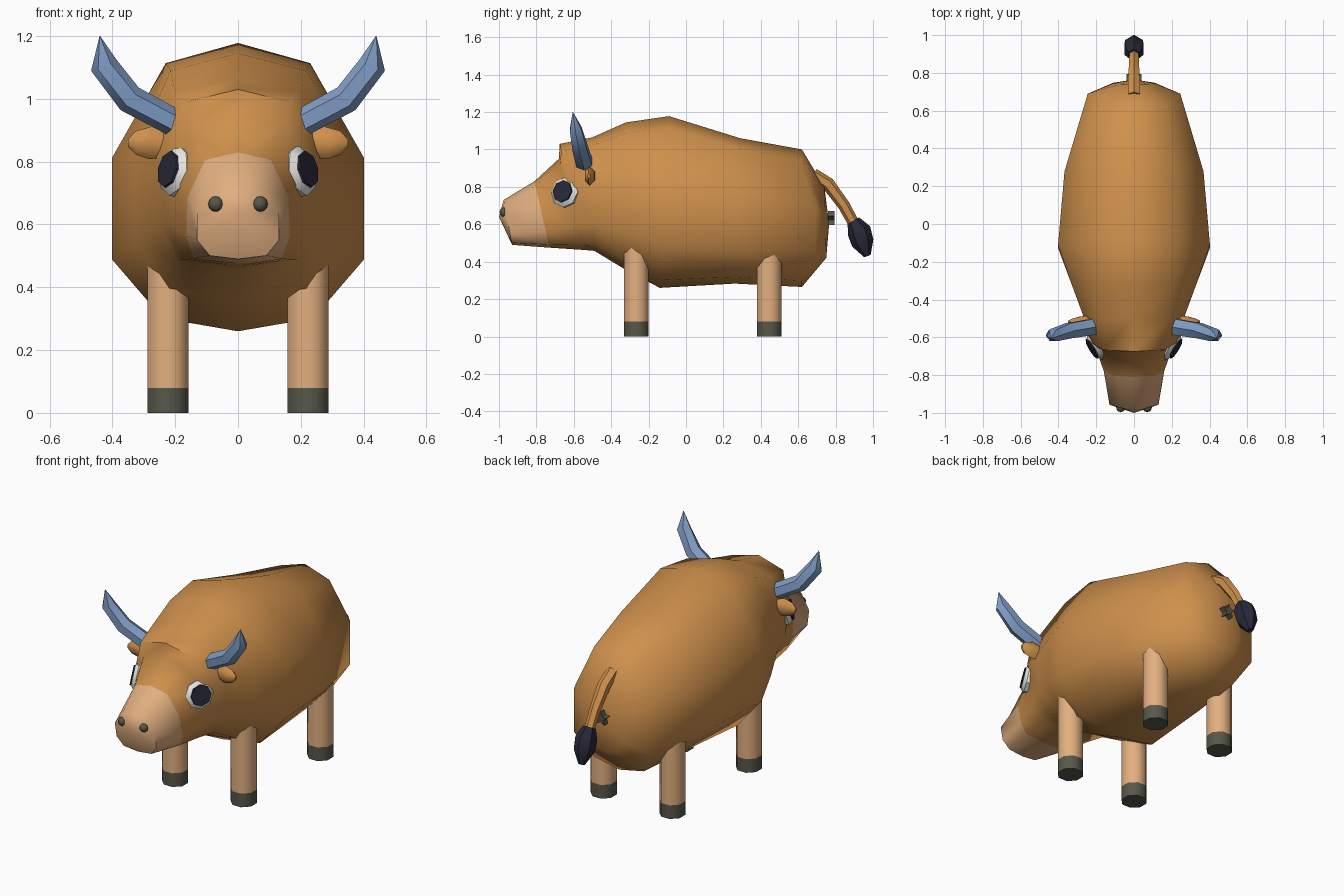
import bpy, bmesh, math
from mathutils import Vector

if "Cube" in bpy.data.objects:
    bpy.data.objects.remove(bpy.data.objects["Cube"])


def material(name, rgb):
    m = bpy.data.materials.new(name)
    m.diffuse_color = (*rgb, 1)
    m.use_nodes = True
    m.node_tree.nodes["Principled BSDF"].inputs["Base Color"].default_value = m.diffuse_color
    return m


BROWN = material("brown hide", (0.62, 0.28, 0.072))
TAN = material("tan skin", (0.76, 0.43, 0.215))
BLUE = material("blue horn", (0.215, 0.335, 0.56))
HOOF = material("grey hoof", (0.095, 0.095, 0.068))
DARK = material("dark hair", (0.022, 0.021, 0.04))
WHITE = material("eye white", (0.80, 0.80, 0.77))


def finish(name, bm, mats, angle=50):
    bmesh.ops.recalc_face_normals(bm, faces=bm.faces)
    mesh = bpy.data.meshes.new(name)
    bm.to_mesh(mesh)
    bm.free()
    for m in mats:
        mesh.materials.append(m)
    ob = bpy.data.objects.new(name, mesh)
    bpy.context.collection.objects.link(ob)
    bpy.ops.object.select_all(action='DESELECT')
    ob.select_set(True)
    bpy.context.view_layer.objects.active = ob
    bpy.ops.object.shade_smooth_by_angle(angle=math.radians(angle))
    return ob


def loft(bm, rings):
    """Skin a list of point rings and close both ends; returns faces per band."""
    vs = [[bm.verts.new(p) for p in r] for r in rings]
    n = len(vs[0])
    bands = []
    for a, b in zip(vs, vs[1:]):
        bands.append([bm.faces.new((a[i], a[(i + 1) % n], b[(i + 1) % n], b[i]))
                      for i in range(n)])
    return vs, bands


def tube(name, path, mat, sides=6, up=(0, 1, 0), angle=50):
    """path: (x, y, z, radius, radius along up)"""
    bm = bmesh.new()
    pts = [Vector(p[:3]) for p in path]
    rings = []
    for i, p in enumerate(path):
        t = (pts[min(i + 1, len(pts) - 1)] - pts[max(i - 1, 0)]).normalized()
        a = t.cross(Vector(up)).normalized()
        b = a.cross(t)
        rings.append([pts[i] + a * p[3] * math.cos(k * math.tau / sides)
                      + b * p[4] * math.sin(k * math.tau / sides) for k in range(sides)])
    vs, _ = loft(bm, rings)
    bm.faces.new(vs[0])
    bm.faces.new(vs[-1])
    bmesh.ops.remove_doubles(bm, verts=bm.verts, dist=0.0005)
    return finish(name, bm, [mat], angle)


# Body and head: top y, top z, bottom y, bottom z, widths (top, upper, lower, bottom), middle bulge in y
SECTIONS = [
    (-0.975, 0.73, -0.93, 0.49, 0.07, 0.13, 0.13, 0.09, 0.0),
    (-0.81, 0.83, -0.73, 0.475, 0.105, 0.16, 0.165, 0.14, 0.0),
    (-0.68, 0.95, -0.61, 0.467, 0.14, 0.205, 0.20, 0.16, 0.0),
    (-0.675, 1.03, -0.55, 0.463, 0.165, 0.23, 0.22, 0.175, 0.0),
    (-0.50, 1.065, -0.49, 0.458, 0.20, 0.265, 0.25, 0.19, 0.0),
    (-0.32, 1.145, -0.32, 0.355, 0.215, 0.33, 0.33, 0.22, 0.0),
    (-0.09, 1.178, -0.14, 0.26, 0.23, 0.402, 0.402, 0.24, 0.0),
    (0.29, 1.06, 0.26, 0.283, 0.22, 0.368, 0.365, 0.22, 0.0),
    (0.62, 1.0, 0.62, 0.265, 0.16, 0.245, 0.245, 0.16, 0.07),
    (0.74, 0.80, 0.75, 0.42, 0.07, 0.11, 0.11, 0.07, 0.0),
]
bm = bmesh.new()
rings = []
for yt, zt, yb, zb, wt, wu, wl, wb, bulge in SECTIONS:
    def at(x, f, push=0.0):
        return (x, yb + (yt - yb) * f + push, zb + (zt - zb) * f)
    half = [(wt, 0.93, 0), (wu, 0.6, bulge), (wl, 0.25, bulge), (wb, 0.045, 0)]
    rings.append([at(0, 1)] + [at(*h) for h in half] + [at(0, 0)]
                 + [at(-w, f, p) for w, f, p in reversed(half)])
vs, bands = loft(bm, rings)
for f in bands[0]:
    f.material_index = 1
# fan caps at nose and rump
for ring, tip, idx in ((vs[0], (0, -1.0, 0.64), 1), (vs[-1], (0, 0.765, 0.6), 0)):
    c = bm.verts.new(tip)
    for i in range(len(ring)):
        bm.faces.new((ring[i], ring[(i + 1) % len(ring)], c)).material_index = idx
finish("body", bm, [BROWN, TAN], 60)

# Legs with hooves
for sx, side in ((-1, "left"), (1, "right")):
    for y, end in ((-0.265, "front"), (0.445, "back")):
        bm = bmesh.new()
        rings = []
        for z, r in ((0, 0.067), (0.08, 0.067), (0.48, 0.067)):
            rings.append([(sx * 0.223 + r * 1.06 * math.cos((k + .5) * math.tau / 8),
                           y + r * 1.06 * math.sin((k + .5) * math.tau / 8), z) for k in range(8)])
        vs, bands = loft(bm, rings)
        sole = bm.faces.new(vs[0])
        bm.faces.new(vs[-1])
        for f in bands[0] + [sole]:
            f.material_index = 1
        finish(f"{end}_leg_{side}", bm, [TAN, HOOF])

    # Horn
    tube(f"horn_{side}", [(sx * 0.19, -0.54, 0.917, 0.044, 0.05),
                          (sx * 0.345, -0.565, 1.0, 0.046, 0.046),
                          (sx * 0.428, -0.59, 1.108, 0.044, 0.036),
                          (sx * 0.44, -0.605, 1.2, 0.001, 0.001)], BLUE, 6)
    # Ear
    tube(f"ear_{side}", [(sx * 0.20, -0.50, 0.85, 0.035, 0.02),
                         (sx * 0.28, -0.515, 0.86, 0.052, 0.03),
                         (sx * 0.325, -0.52, 0.86, 0.038, 0.022),
                         (sx * 0.35, -0.52, 0.86, 0.012, 0.008)], BROWN, 6)
    # Eye: shallow white dome with a dark pupil plate
    n = Vector((sx * 0.84, -0.5, 0.2)).normalized()
    c = Vector((sx * 0.205, -0.65, 0.772))
    for part, mat, steps in (("eye", WHITE, ((-0.03, 0.08), (0.0, 0.082), (0.018, 0.06))),
                             ("pupil", DARK, ((0.017, 0.06), (0.025, 0.058)))):
        tube(f"{part}_{side}", [(*(c + n * d), r, r) for d, r in steps],
             mat, 8, (0, 0, 1), 35)
    # Nostril
    bm = bmesh.new()
    bmesh.ops.create_uvsphere(bm, u_segments=8, v_segments=6, radius=0.025)
    bmesh.ops.translate(bm, verts=bm.verts, vec=(sx * 0.07, -0.972, 0.665))
    finish(f"nostril_{side}", bm, [HOOF])

# Tail and tuft
tube("tail", [(0, 0.68, 0.865, 0.036, 0.036), (0, 0.76, 0.815, 0.036, 0.036),
              (0, 0.845, 0.70, 0.032, 0.03), (0, 0.905, 0.59, 0.03, 0.028)],
     BROWN, 6, (1, 0, 0))
tube("tail_tuft", [(0, 0.895, 0.62, 0.035, 0.035), (0, 0.925, 0.565, 0.064, 0.058),
                   (0, 0.945, 0.50, 0.06, 0.055), (0, 0.97, 0.43, 0.018, 0.018)],
     DARK, 6, (1, 0, 0))

# Small star under the tail
bm = bmesh.new()
rings = []
for y in (0.76, 0.795):
    rings.append([((0.042 if k % 2 == 0 else 0.019) * math.sin(k * math.tau / 10), y,
                   0.63 + (0.042 if k % 2 == 0 else 0.019) * math.cos(k * math.tau / 10))
                  for k in range(10)])
vs, _ = loft(bm, rings)
bm.faces.new(vs[0])
bm.faces.new(vs[-1])
finish("rump_star", bm, [HOOF], 20)
